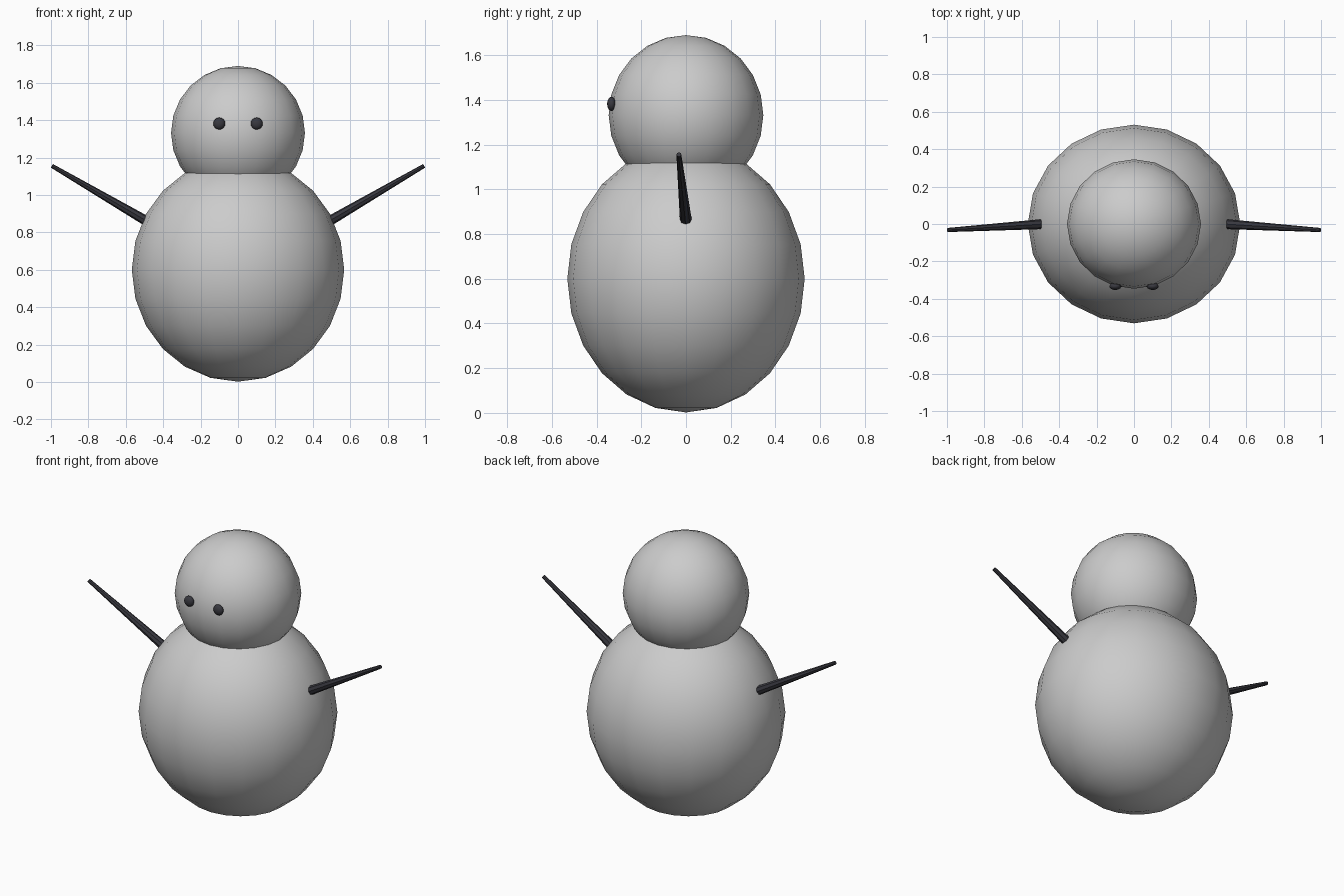
import bpy
from mathutils import Vector

if "Cube" in bpy.data.objects:
    bpy.data.objects.remove(bpy.data.objects["Cube"])

dark = bpy.data.materials.new("dark")
dark.diffuse_color = (0.04, 0.04, 0.05, 1)
dark.use_nodes = True
dark.node_tree.nodes["Principled BSDF"].inputs["Base Color"].default_value = dark.diffuse_color


def ball(name, loc, size, segments, rings, mat=None):
    bpy.ops.mesh.primitive_uv_sphere_add(segments=segments, ring_count=rings, radius=1, location=loc)
    ob = bpy.context.object
    ob.name = name
    ob.scale = size
    bpy.ops.object.transform_apply(location=False, rotation=False, scale=True)
    bpy.ops.object.shade_smooth()
    if mat:
        ob.data.materials.append(mat)
    return ob


def stick(name, start, end, r1, r2, mat):
    a, b = Vector(start), Vector(end)
    d = b - a
    bpy.ops.mesh.primitive_cone_add(vertices=8, radius1=r1, radius2=r2, depth=d.length,
                                    location=(a + b) / 2,
                                    rotation=d.to_track_quat('Z', 'Y').to_euler())
    ob = bpy.context.object
    ob.name = name
    ob.data.materials.append(mat)
    return ob


# Body and head
ball("body", (0, 0, 0.6), (0.568, 0.531, 0.598), 20, 12)
ball("head", (0, 0, 1.332), (0.358, 0.346, 0.358), 20, 12)

# Eyes and arms on both sides
for side, s in (("left", 1), ("right", -1)):
    ball("eye_" + side, (s * 0.1, -0.333, 1.382), (0.032, 0.02, 0.032), 12, 8, dark)
    stick("arm_" + side, (s * 0.45, 0.002, 0.838), (s * 0.995, -0.032, 1.156), 0.028, 0.011, dark)
